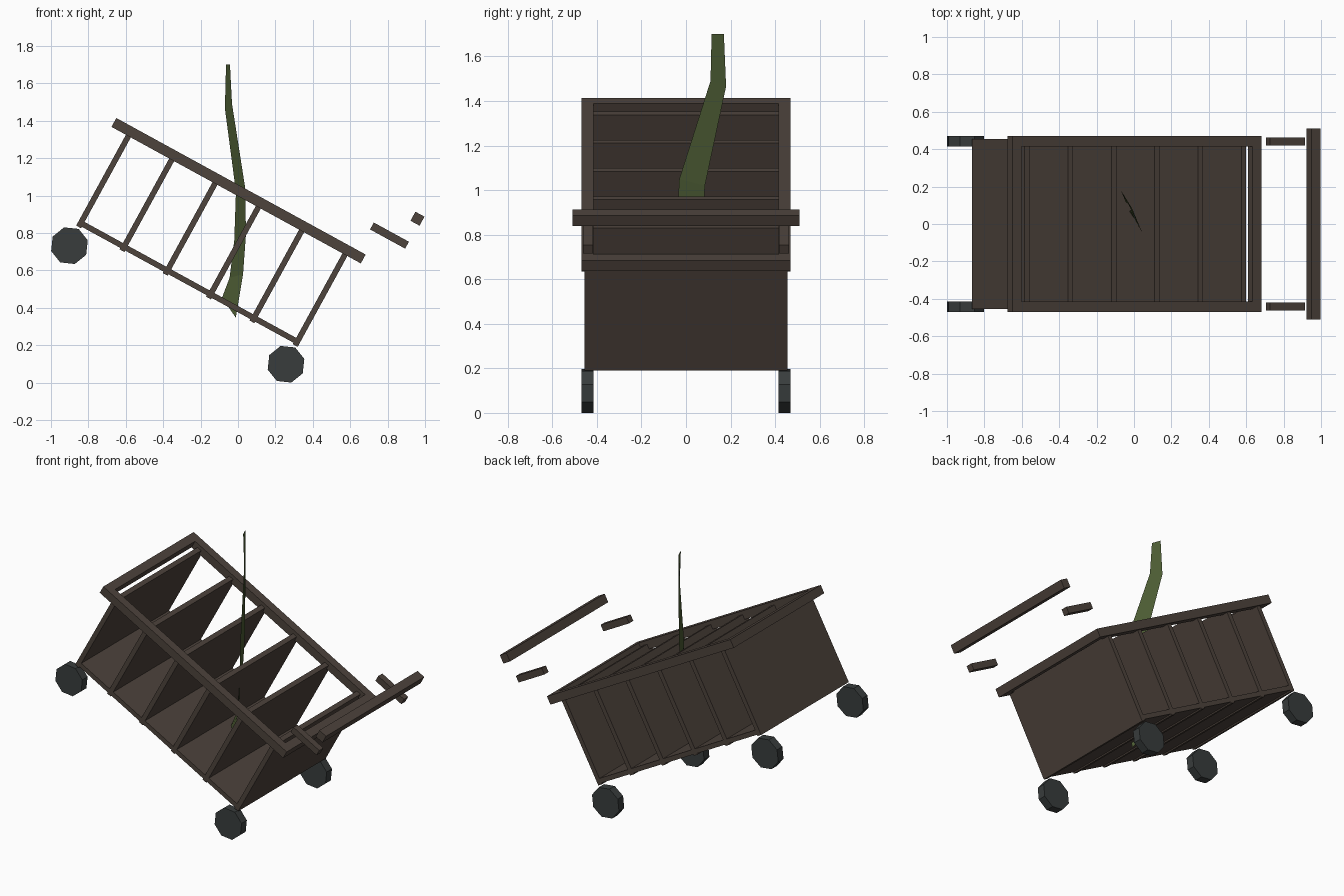
import bpy, bmesh, math
from mathutils import Matrix

if "Cube" in bpy.data.objects:
    bpy.data.objects.remove(bpy.data.objects["Cube"])

# Everything except the leaf lives in a frame tilted nose-down about y
FRAME = Matrix.Translation((0.003, 0, 1.026)) @ Matrix.Rotation(math.radians(28.7), 4, 'Y')


def material(name, rgb):
    m = bpy.data.materials.new(name)
    m.diffuse_color = (*rgb, 1)
    m.use_nodes = True
    m.node_tree.nodes["Principled BSDF"].inputs["Base Color"].default_value = m.diffuse_color
    return m


WOOD = material("dark_wood", (0.075, 0.056, 0.045))
RUBBER = material("wheel_grey", (0.04, 0.046, 0.046))
GREEN = material("leaf_green", (0.075, 0.11, 0.035))


def finish(name, bm, mat, matrix=Matrix()):
    mesh = bpy.data.meshes.new(name)
    bm.to_mesh(mesh)
    bm.free()
    mesh.materials.append(mat)
    ob = bpy.data.objects.new(name, mesh)
    ob.matrix_world = matrix
    bpy.context.collection.objects.link(ob)
    return ob


def box(name, centre, size):
    bm = bmesh.new()
    bmesh.ops.create_cube(bm, size=1, matrix=Matrix.Translation(centre) @ Matrix.Diagonal((*size, 1)))
    return finish(name, bm, WOOD, FRAME)


def wheel(name, centre):
    bm = bmesh.new()
    bmesh.ops.create_cone(bm, cap_ends=True, segments=8, radius1=0.102, radius2=0.102, depth=0.055,
                          matrix=Matrix.Translation(centre) @ Matrix.Rotation(math.pi / 2, 4, 'X'))
    return finish(name, bm, RUBBER, FRAME)


# Floor and upright dividers
box("floor", (0.003, 0, -0.557), (1.335, 0.91, 0.03))
for i in range(6):
    box(f"divider_{i + 1}", (0.003 - 0.66 + i * 0.264, 0, -0.288), (0.03, 0.91, 0.585))

for s, side in ((-1, "front"), (1, "back")):
    # Long rim rails and handle arms
    box(f"{side}_rim_rail", (0, s * 0.442, 0), (1.52, 0.055, 0.054))
    box(f"{side}_handle_arm", (0.823, s * 0.44, 0.177), (0.214, 0.043, 0.042))
    # Eight-sided wheels
    for e, end in ((-1, "left"), (1, "right")):
        wheel(f"{side}_{end}_wheel", (0.008 + e * 0.66, s * 0.442, -0.692))

# Rim ends and push bar
for e, end in ((-1, "left"), (1, "right")):
    box(f"{end}_rim_end", (e * 0.7325, 0, 0), (0.055, 0.83, 0.054))
box("handle_bar", (0.911, 0, 0.328), (0.055, 1.02, 0.055))

# Leaf: flat twisted ribbon, paired edge points from top to tip
near = [(-0.043, 0.115, 1.70), (-0.032, 0.11, 1.49), (0.037, -0.03, 1.05),
        (0.043, -0.045, 0.80), (0.027, -0.045, 0.58), (-0.012, -0.03, 0.347)]
far = [(-0.064, 0.17, 1.70), (-0.07, 0.18, 1.466), (-0.011, 0.085, 1.02),
       (-0.02, 0.07, 0.76), (-0.045, 0.06, 0.56), (-0.085, 0.05, 0.455)]
bm = bmesh.new()
pairs = [(bm.verts.new(a), bm.verts.new(b)) for a, b in zip(near, far)]
for (a, b), (c, d) in zip(pairs, pairs[1:]):
    bm.faces.new((a, c, d, b))
finish("leaf", bm, GREEN)
